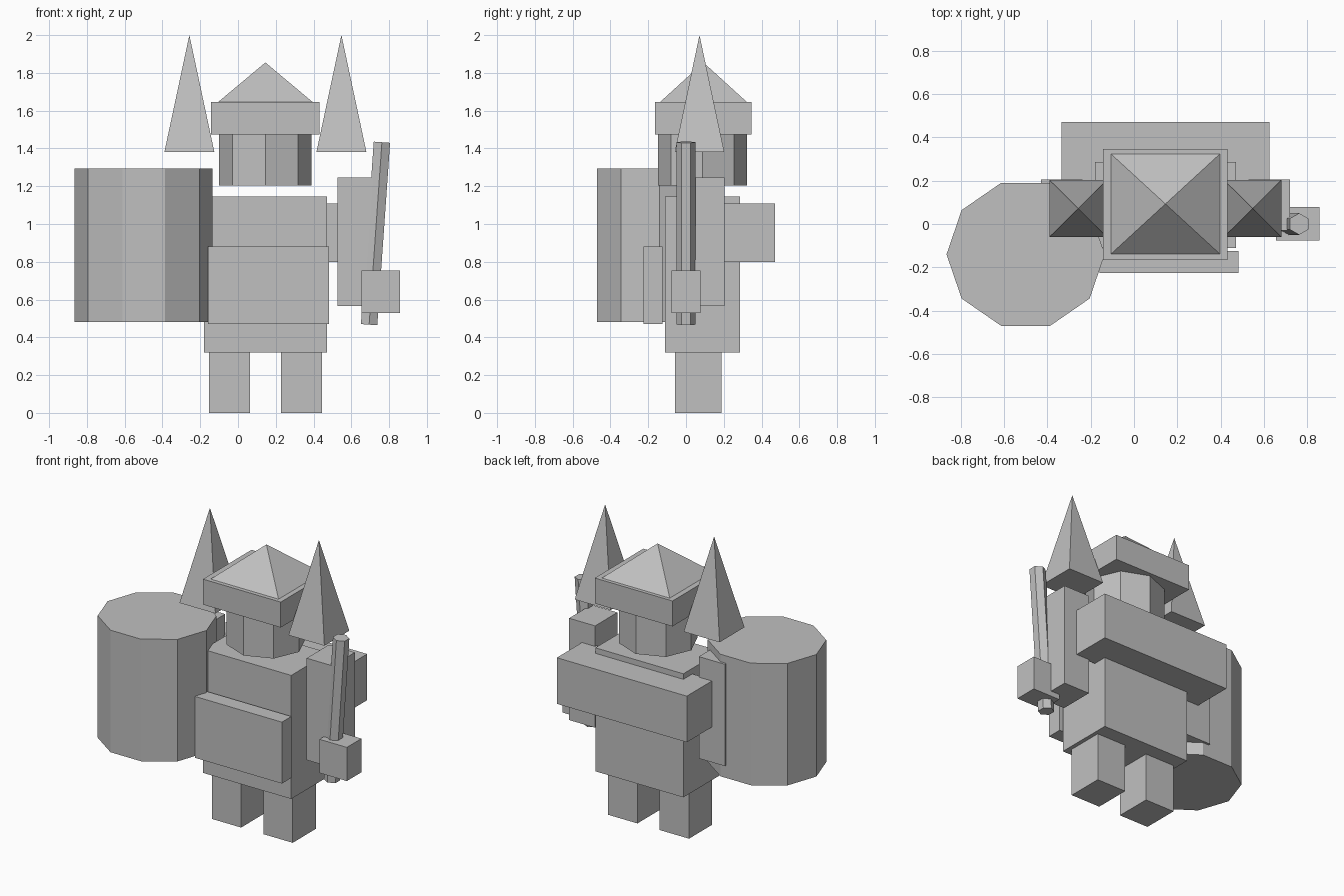
import bpy
import math
from mathutils import Matrix, Vector

if "Cube" in bpy.data.objects:
    bpy.data.objects.remove(bpy.data.objects["Cube"])

MID_X, MID_Y = 0.145, 0.09      # centre of the body

stone = bpy.data.materials.new("plain grey")
stone.diffuse_color = (0.53, 0.53, 0.53, 1.0)
stone.use_nodes = True
stone.node_tree.nodes["Principled BSDF"].inputs["Base Color"].default_value = stone.diffuse_color


def finish(name, verts, faces):
    mesh = bpy.data.meshes.new(name)
    mesh.from_pydata(verts, [], faces)
    mesh.materials.append(stone)
    obj = bpy.data.objects.new(name, mesh)
    bpy.context.collection.objects.link(obj)
    return obj


def prism(name, centre, rx, ry, z0, z1, sides, start=0.0, tilt=None):
    """Upright flat-sided column; tilt is the x shift from bottom to top."""
    cx, cy = centre
    h = z1 - z0
    turn = Matrix.Rotation(math.atan2(tilt or 0.0, h), 3, 'Y')
    mid = Vector((cx, cy, (z0 + z1) / 2))
    verts = []
    for z in (-h / 2, h / 2):
        for i in range(sides):
            a = start + math.tau * i / sides
            verts.append(mid + turn @ Vector((rx * math.cos(a), ry * math.sin(a), z)))
    faces = [tuple(range(sides))[::-1], tuple(range(sides, 2 * sides))]
    for i in range(sides):
        j = (i + 1) % sides
        faces.append((i, j, j + sides, i + sides))
    return finish(name, verts, faces)


def box(name, x, y, z):
    verts = [(a, b, c) for c in z for a, b in
             ((x[0], y[0]), (x[1], y[0]), (x[1], y[1]), (x[0], y[1]))]
    faces = [(3, 2, 1, 0), (4, 5, 6, 7), (0, 1, 5, 4),
             (1, 2, 6, 5), (2, 3, 7, 6), (3, 0, 4, 7)]
    return finish(name, verts, faces)


def pyramid(name, x, y, z):
    verts = [(x[0], y[0], z[0]), (x[1], y[0], z[0]),
             (x[1], y[1], z[0]), (x[0], y[1], z[0]),
             (sum(x) / 2, sum(y) / 2, z[1])]
    faces = [(3, 2, 1, 0), (0, 1, 4), (1, 2, 4), (2, 3, 4), (3, 0, 4)]
    return finish(name, verts, faces)


def both_sides(maker, name, near, far, y, z):
    """Build a part left and right of the body, near..far from its middle."""
    maker("right_" + name, (MID_X + near, MID_X + far), y, z)
    maker("left_" + name, (MID_X - far, MID_X - near), y, z)


# Body
box("torso", (-0.18, 0.47), (-0.11, 0.285), (0.32, 1.145))
box("front_plate", (-0.16, 0.482), (-0.225, -0.125), (0.47, 0.88))
box("back_pack", (-0.335, 0.625), (0.19, 0.47), (0.80, 1.108))

# Limbs
both_sides(box, "leg", 0.082, 0.299, (-0.057, 0.188), (0.0, 0.32))
both_sides(box, "arm", 0.383, 0.575, (-0.03, 0.205), (0.565, 1.245))

# Head, hat and horns
prism("head", (MID_X, 0.0875), 0.245, 0.235, 1.205, 1.475, 8)
box("hat_brim", (-0.143, 0.431), (-0.165, 0.347), (1.475, 1.645))
pyramid("hat_top", (-0.106, 0.396), (-0.138, 0.323), (1.645, 1.855))
both_sides(pyramid, "horn", 0.27, 0.535, (-0.06, 0.203), (1.38, 2.0))

# Big drum carried on the left
prism("drum", (-0.5, -0.14), 0.365, 0.347, 0.48, 1.295, 10)

# Hand gripping a leaning six-sided stick
box("hand", (0.655, 0.857), (-0.076, 0.078), (0.53, 0.755))
prism("stick", (0.728, 0.0), 0.05, 0.05, 0.466, 1.434, 6, math.pi / 6, 0.068)
